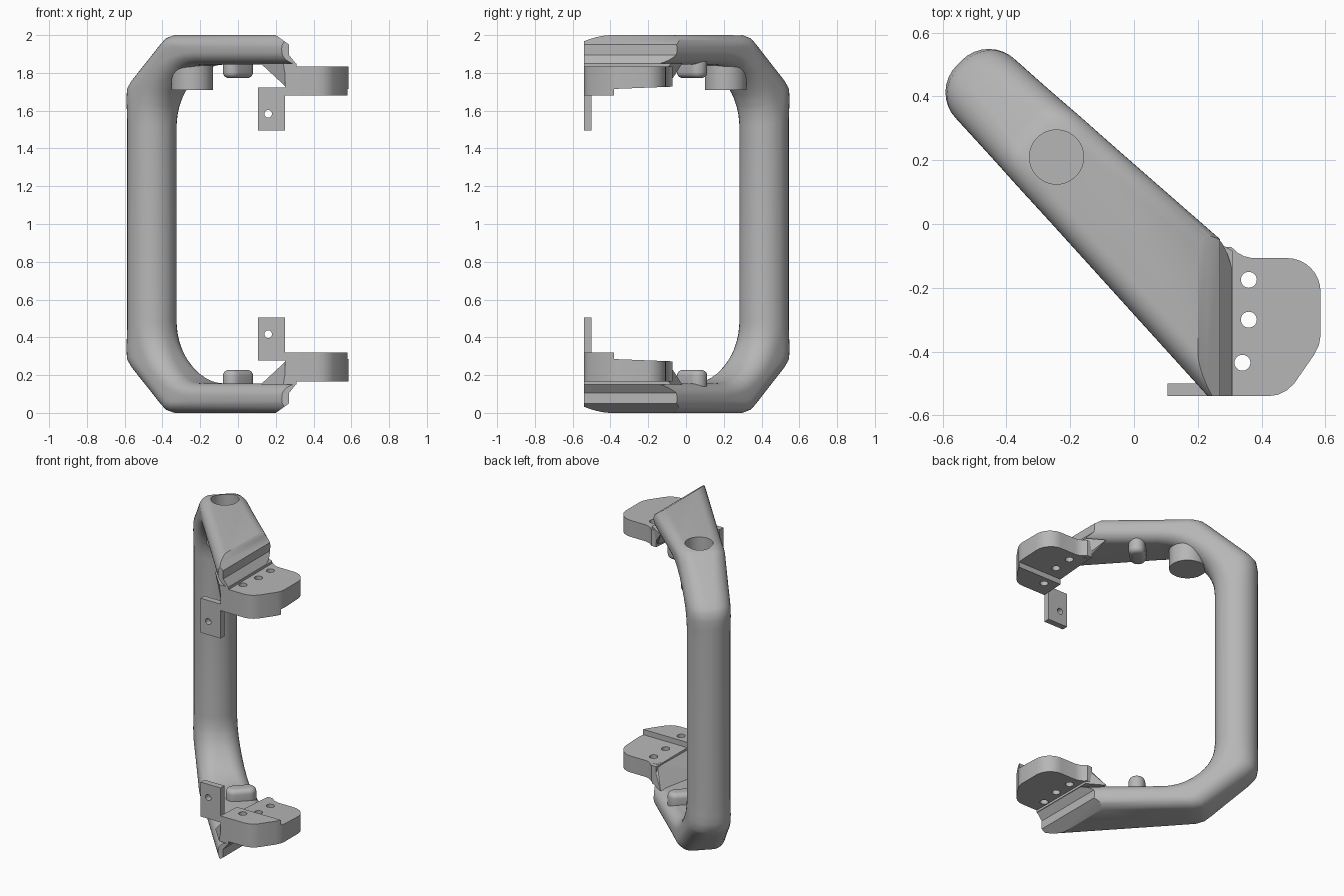
import bpy, bmesh, math
from mathutils import Vector

cube = bpy.data.objects.get("Cube")
if cube:
    bpy.data.objects.remove(cube, do_unlink=True)

grey = bpy.data.materials.new("plain_grey")
grey.use_nodes = True
grey.diffuse_color = (0.47, 0.47, 0.47, 1)
grey.node_tree.nodes["Principled BSDF"].inputs["Base Color"].default_value = (0.47, 0.47, 0.47, 1)


def make(name, bm):
    bmesh.ops.recalc_face_normals(bm, faces=bm.faces)
    mesh = bpy.data.meshes.new(name)
    bm.to_mesh(mesh)
    bm.free()
    mesh.materials.append(grey)
    obj = bpy.data.objects.new(name, mesh)
    bpy.context.collection.objects.link(obj)
    return obj


def prism(name, outline, place, lo, hi):
    """Extrude a 2D outline; place(a, b, depth) gives the 3D point."""
    bm = bmesh.new()
    ends = [[bm.verts.new(place(a, b, d)) for a, b in outline] for d in (lo, hi)]
    for ring in ends:
        bm.faces.new(ring)
    n = len(outline)
    for i in range(n):
        j = (i + 1) % n
        bm.faces.new((ends[0][i], ends[0][j], ends[1][j], ends[1][i]))
    return make(name, bm)


def along_z(a, b, d):
    return (a, b, d)


def along_y(a, b, d):
    return (a, d, b)


def circle(cx, cy, r, n=32):
    return [(cx + r * math.cos(math.tau * i / n), cy + r * math.sin(math.tau * i / n)) for i in range(n)]


def hull(name, points):
    bm = bmesh.new()
    for p in points:
        bm.verts.new(p)
    bmesh.ops.convex_hull(bm, input=bm.verts)
    return make(name, bm)


def activate(obj):
    bpy.ops.object.select_all(action='DESELECT')
    obj.select_set(True)
    bpy.context.view_layer.objects.active = obj


def boolean(obj, tool, operation):
    mod = obj.modifiers.new("cut", 'BOOLEAN')
    mod.operation, mod.object, mod.solver = operation, tool, 'EXACT'
    activate(obj)
    bpy.ops.object.modifier_apply(modifier=mod.name)
    bpy.data.objects.remove(tool, do_unlink=True)


def smooth(obj, degrees=33):
    activate(obj)
    bpy.ops.object.shade_smooth_by_angle(angle=math.radians(degrees))


# Handle: rounded sections swept through lower arm, bend, post, bend, upper arm.
# Each section is (outer u, outer z, inner u, inner z, corner radius).
OUTER = [(0, -.2, 0), (14, -.37, 0), (20, -.42, .012), (26, -.46, .04),
         (60, -.70, .235), (66, -.735, .275), (74, -.745, .33), (90, -.745, .45)]


def outer_at(angle):
    for (a, u, z), (b, u2, z2) in zip(OUTER, OUTER[1:]):
        if angle <= b:
            t = (angle - a) / (b - a)
            return u + t * (u2 - u), z + t * (z2 - z)


sections = [(.85, 0, .85, .155, .07)]
for angle in sorted({a for a, _, _ in OUTER} | set(range(0, 91, 9))):
    s = math.radians(angle)
    inner = (-.15 - .335 * math.sin(s), .48 - .325 * math.cos(s))
    sections.append((*outer_at(angle), *inner, .07 + .06 * angle / 90))
sections += [(a, 2 - b, c, 2 - d, r) for a, b, c, d, r in reversed(sections)]


def ring_points(uo, zo, ui, zi, r, steps=8):
    outer, inner = Vector((uo, zo)), Vector((ui, zi))
    thick = (inner - outer).length
    axis = (inner - outer) / thick
    spread = max(0, (uo + ui) / 2 + .615)
    v_lo, v_hi = -.16 - .05 * spread, .1 + .068 * spread
    r = min(r, thick / 2 - .002, (v_hi - v_lo) / 2 - .002)
    corners = [(thick - r, v_hi - r), (r, v_hi - r), (r, v_lo + r), (thick - r, v_lo + r)]
    for k, (cs, cv) in enumerate(corners):
        for i in range(steps + 1):
            a = (k + i / steps) * math.pi / 2
            p = outer + axis * (cs + r * math.cos(a))
            v = cv + r * math.sin(a)
            yield ((p.x + v) * math.sqrt(.5), (v - p.x) * math.sqrt(.5), p.y)


bm = bmesh.new()
rings = [[bm.verts.new(p) for p in ring_points(*s)] for s in sections]
for a, b in zip(rings, rings[1:]):
    for i in range(len(a)):
        j = (i + 1) % len(a)
        bm.faces.new((a[i], a[j], b[j], b[i]))
bm.faces.new(rings[0])
bm.faces.new(rings[-1])
handle = make("handle", bm)

# Stepped ends of both arms
half = [(-1, -.1), (.2, -.1), (.2, 0), (.27, .05), (.27, .105), (.31, .155)]
full = half + [(x, 2 - z) for x, z in reversed(half)]
boolean(handle, prism("end_cutter", full, along_y, -.54, 1), 'INTERSECT')

# Hollow boss in the upper arm
BOSS = (-.243, .21)
boolean(handle, prism("boss", circle(*BOSS, .11, 48), along_z, 1.71, 1.95), 'UNION')
boolean(handle, prism("boss_bore", circle(*BOSS, .085, 48), along_z, 1.76, 2.1), 'DIFFERENCE')
smooth(handle)

# Mounting plate with a raised front ledge and three holes
outline = [(.25, -.54), (.42, -.54)]
outline += [(.42 + .105 * math.sin(a), -.435 - .105 * math.cos(a)) for a in (.3, .6, .9)]
outline += [(.565, -.41), (.58, -.38), (.585, -.35)]
outline += [(.48 + .105 * math.cos(a * math.pi / 16), -.212 + .105 * math.sin(a * math.pi / 16)) for a in range(9)]
outline += [(.37, -.107), (.345, -.101), (.325, -.09), (.305, -.072), (.27, -.072)]
plate = prism("lower_plate", outline, along_z, .165, .32)
boolean(plate, hull("ledge_cutter", [(x, y, z) for x in (0, 1)
                                     for y, z in ((-.38, .285), (0, .27), (-.38, .5), (0, .5))]), 'DIFFERENCE')
for x, y in ((.36, -.175), (.36, -.3), (.34, -.435)):
    boolean(plate, prism("hole", circle(x, y, .025, 24), along_z, 0, 1), 'DIFFERENCE')
smooth(plate)

# Sloped block joining arm and plate
wedge = hull("lower_wedge", [(.12, -.41, .15), (.2, -.02, .15), (.24, -.54, .15), (.31, -.54, .15),
                             (.31, -.085, .15), (.26, -.54, .28), (.31, -.54, .28),
                             (.28, -.1, .275), (.31, -.1, .275)])

# Upright tab with a screw hole
tab = prism("lower_tab", [(.105, .277), (.25, .277), (.25, .505), (.105, .505)], along_y, -.54, -.5)
boolean(tab, prism("hole", circle(.16, .417, .02, 24), along_y, -1, 0), 'DIFFERENCE')
smooth(tab)

# Rounded peg across the arm
stadium = []
for side in (1, -1):
    for i in range(13):
        a = math.pi / 4 + (0 if side > 0 else math.pi) + math.pi * (i / 12 - .5)
        stadium.append((side * .03 + .05 * math.cos(a), .032 + side * .03 + .05 * math.sin(a)))
peg = prism("lower_peg", stadium, along_z, .11, .227)
bevel = peg.modifiers.new("round", 'BEVEL')
bevel.width, bevel.segments, bevel.limit_method, bevel.angle_limit = .03, 5, 'ANGLE', math.radians(60)
activate(peg)
bpy.ops.object.modifier_apply(modifier=bevel.name)
smooth(peg)

# Upper fittings mirror the lower ones about mid height
for part in (plate, wedge, tab, peg):
    bm = bmesh.new()
    bm.from_mesh(part.data)
    for vert in bm.verts:
        vert.co.z = 2 - vert.co.z
    bmesh.ops.reverse_faces(bm, faces=bm.faces)
    smooth(make(part.name.replace("lower", "upper"), bm))
